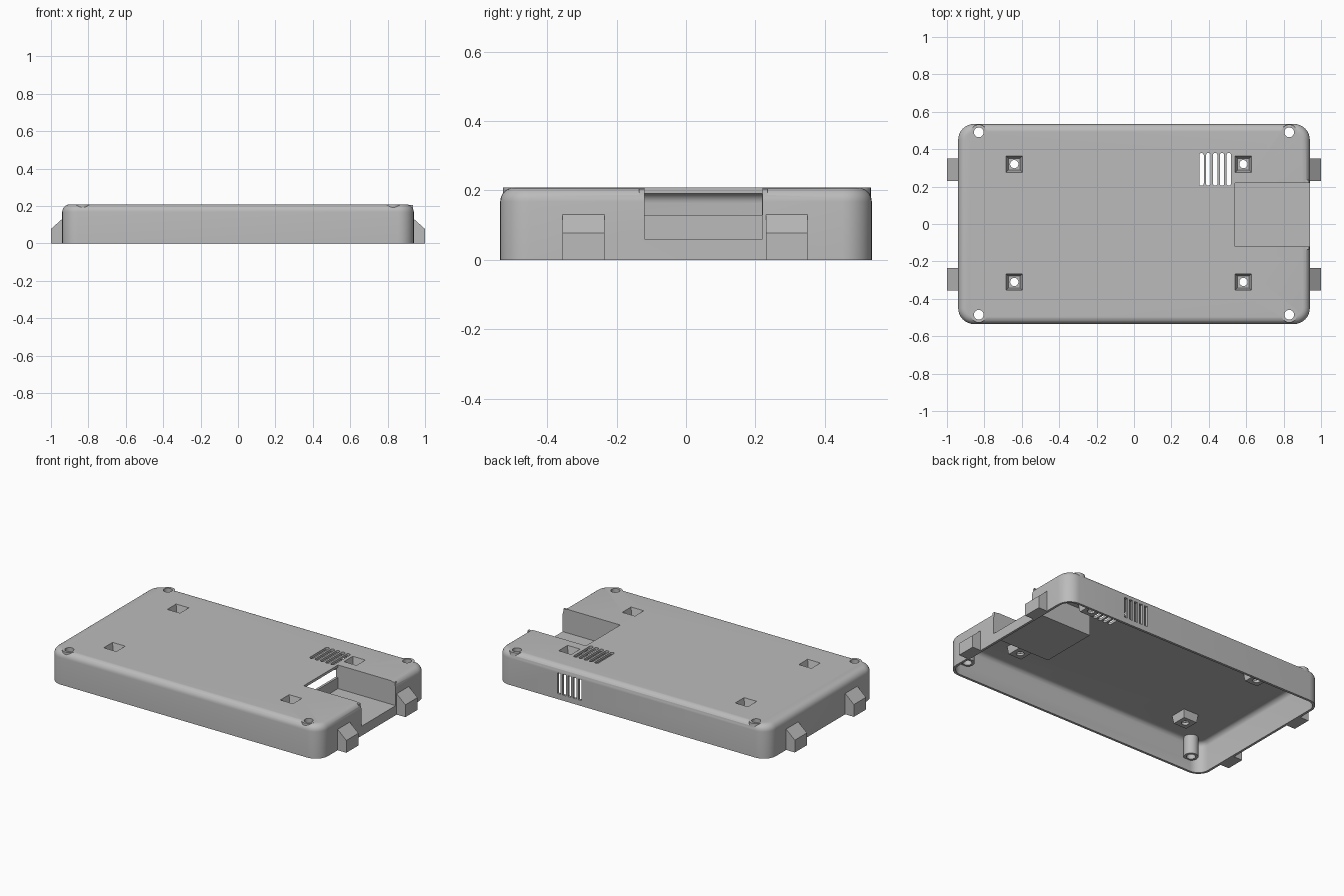
import bpy, bmesh, math
from mathutils import Matrix

default = bpy.data.objects.get("Cube")
if default:
    bpy.data.objects.remove(default, do_unlink=True)

# One plain grey plastic
plastic = bpy.data.materials.new("grey_plastic")
plastic.use_nodes = True
grey = (0.5, 0.5, 0.5, 1)
plastic.diffuse_color = grey
plastic.node_tree.nodes["Principled BSDF"].inputs["Base Color"].default_value = grey

HX, HY, H = 0.94, 0.535, 0.208   # shell half sizes and height
WALL = 0.015


def finish(bm, name):
    bmesh.ops.recalc_face_normals(bm, faces=bm.faces)
    mesh = bpy.data.meshes.new(name)
    bm.to_mesh(mesh)
    bm.free()
    mesh.materials.append(plastic)
    obj = bpy.data.objects.new(name, mesh)
    bpy.context.scene.collection.objects.link(obj)
    return obj


def cube_bm(x, y, z):
    bm = bmesh.new()
    size = [r[1] - r[0] for r in (x, y, z)]
    mid = [(r[1] + r[0]) / 2 for r in (x, y, z)]
    bmesh.ops.create_cube(bm, size=1, matrix=Matrix.Translation(mid) @ Matrix.Diagonal((*size, 1)))
    return bm


def box(name, x, y, z):
    return finish(cube_bm(x, y, z), name)


def rounded_box(name, hx, hy, z, corner, fillet):
    bm = cube_bm((-hx, hx), (-hy, hy), z)
    upright = [e for e in bm.edges if abs(e.verts[0].co.z - e.verts[1].co.z) > 0.01]
    bmesh.ops.bevel(bm, geom=upright, offset=corner, segments=8, profile=0.5, affect='EDGES')
    rim = [e for e in bm.edges if all(v.co.z > z[1] - 0.001 for v in e.verts)]
    bmesh.ops.bevel(bm, geom=rim, offset=fillet, segments=6, profile=0.5, affect='EDGES')
    return finish(bm, name)


def cylinder(name, x, y, z, r, sides=32):
    bm = bmesh.new()
    bmesh.ops.create_cone(bm, cap_ends=True, segments=sides, radius1=r, radius2=r, depth=z[1] - z[0],
                          matrix=Matrix.Translation((x, y, (z[0] + z[1]) / 2)))
    return finish(bm, name)


def taper(name, x, y, z, low, high):
    # Square block, half width low at the bottom and high at the top
    bm = cube_bm((-1, 1), (-1, 1), z)
    for v in bm.verts:
        k = high if v.co.z > sum(z) / 2 else low
        v.co.x, v.co.y = x + v.co.x * k, y + v.co.y * k
    return finish(bm, name)


def slot(x, y):
    # Round-ended vent slot through the top
    bm = cube_bm((x - 0.012, x + 0.012), y, (H - 0.06, H + 0.05))
    ends = [e for e in bm.edges if abs(e.verts[0].co.z - e.verts[1].co.z) > 0.01]
    bmesh.ops.bevel(bm, geom=ends, offset=0.0115, segments=5, profile=0.5, affect='EDGES')
    return finish(bm, "top_slot_cutter")


def combine(tool, operation):
    mod = shell.modifiers.new("combine", 'BOOLEAN')
    mod.operation, mod.solver, mod.object = operation, 'EXACT', tool
    bpy.context.view_layer.objects.active = shell
    bpy.ops.object.modifier_apply(modifier=mod.name)
    bpy.data.objects.remove(tool, do_unlink=True)


def add(tool):
    combine(tool, 'UNION')


def cut(tool):
    combine(tool, 'DIFFERENCE')


# Open-bottomed shell
shell = rounded_box("case_shell", HX, HY, (0, H), 0.085, 0.04)
cut(rounded_box("cavity", HX - WALL, HY - WALL, (-0.1, H - WALL), 0.07, 0.03))

# Recessed port bay with an opening into the case
NX, NY, NZ = 0.54, (-0.12, 0.22), 0.06
add(box("bay_walls", (NX - WALL, HX - 0.005), (NY[0] - WALL, NY[1] + WALL), (NZ - WALL, H - 0.004)))
cut(box("bay", (NX, HX + 0.1), NY, (NZ, H + 0.1)))
cut(box("bay_opening", (NX - 0.03, NX + 0.01), (NY[0] + 0.001, NY[1] - 0.001), (0.13, H - WALL - 0.001)))

# Corner screw posts
for x in (-0.83, 0.83):
    for y in (-0.485, 0.49):
        add(cylinder("screw_post", x, y, (0.07, H), 0.042))
        cut(cylinder("screw_hole", x, y, (-0.1, H + 0.1), 0.026))

# Square mounting pockets
for x in (-0.64, 0.585):
    for y in (-0.31, 0.32):
        add(taper("pocket_boss", x, y, (H - 0.065, H - 0.005), 0.046, 0.054))
        cut(taper("pocket", x, y, (H - 0.05, H + 0.02), 0.031, 0.049))
        cut(cylinder("pocket_hole", x, y, (0, H), 0.022))

# Vent slots in the top and the back wall
for i in range(5):
    x = 0.361 + i * 0.0365
    cut(slot(x, (0.205, 0.38)))
    cut(box("back_slot_cutter", (x - 0.011, x + 0.011), (HY - 0.05, HY + 0.05), (0.035, 0.165)))

bpy.ops.object.select_all(action='DESELECT')
shell.select_set(True)
bpy.context.view_layer.objects.active = shell
bpy.ops.object.shade_smooth_by_angle(angle=math.radians(30))

# Sloped side clips
for side, s in (("left", 1), ("right", -1)):
    for end, y in (("front", -0.295), ("back", 0.29)):
        bm = cube_bm((HX - 0.005, 1.0), (y - 0.06, y + 0.06), (0, 0.135))
        for v in bm.verts:
            if v.co.x > HX + 0.01 and v.co.z > 0.1:
                v.co.z = 0.077
            v.co.x *= s
        finish(bm, f"{side}_{end}_clip")
